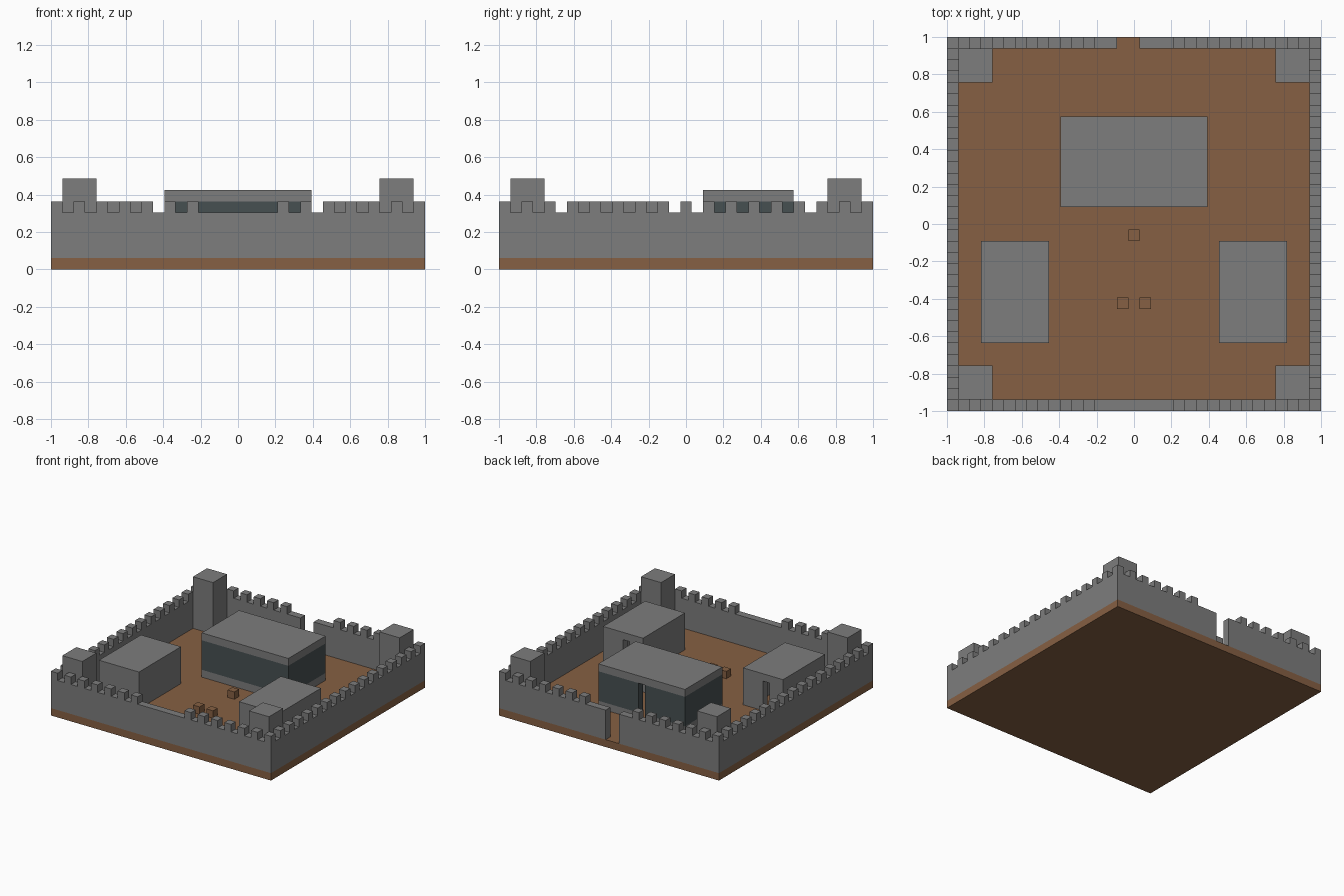
import bpy
import bmesh
from mathutils import Matrix, Vector

cube = bpy.data.objects.get("Cube")
if cube:
    bpy.data.objects.remove(cube, do_unlink=True)

U = 2 / 33       # one building block
HALF = 16.5      # half the site, in blocks


def material(name, color):
    mat = bpy.data.materials.new(name)
    mat.use_nodes = True
    mat.diffuse_color = (*color, 1)
    bsdf = mat.node_tree.nodes["Principled BSDF"]
    bsdf.inputs["Base Color"].default_value = (*color, 1)
    bsdf.inputs["Roughness"].default_value = 0.9
    return mat


stone = material("grey stone", (0.205, 0.205, 0.205))
earth = material("brown earth", (0.238, 0.117, 0.056))
glass = material("dark slate", (0.062, 0.08, 0.083))


def boxes(name, mat, spans):
    """One object from boxes given as (x0, x1, y0, y1, z0, z1) in blocks."""
    bm = bmesh.new()
    for x0, x1, y0, y1, z0, z1 in spans:
        center = Vector((x0 + x1, y0 + y1, z0 + z1)) * U / 2
        size = Vector((x1 - x0, y1 - y0, z1 - z0)) * U
        bmesh.ops.create_cube(bm, size=1, matrix=Matrix.LocRotScale(center, None, size))
    mesh = bpy.data.meshes.new(name)
    bm.to_mesh(mesh)
    bm.free()
    mesh.materials.append(mat)
    obj = bpy.data.objects.new(name, mesh)
    bpy.context.collection.objects.link(obj)
    return obj


def ring(x0, x1, y0, y1, z0, z1, door, door_top):
    """Four walls one block thick with a doorway in the back one."""
    spans = [(x0, x1, y0, y0 + 1, z0, z1),
             (x0, x0 + 1, y0 + 1, y1 - 1, z0, z1),
             (x1 - 1, x1, y0 + 1, y1 - 1, z0, z1),
             (x0, door - 0.5, y1 - 1, y1, z0, z1),
             (door + 0.5, x1, y1 - 1, y1, z0, z1)]
    if door_top < z1:
        spans.append((door - 0.5, door + 0.5, y1 - 1, y1, door_top, z1))
    return spans


# Ground slab
boxes("ground", earth, [(-HALF, HALF, -HALF, HALF, 0, 1)])

# Outer walls, with a gate in the back one
inner = HALF - 1
boxes("front_wall", stone, [(-HALF, HALF, -HALF, -inner, 1, 5)])
boxes("back_wall", stone, [(-HALF, -1.5, inner, HALF, 1, 5),
                           (0.5, HALF, inner, HALF, 1, 5)])
for side, x in (("right", -HALF), ("left", inner)):
    boxes(side + "_wall", stone, [(x, x + 1, -inner, inner, 1, 5)])

# Battlements on every second block; front and back leave the middle clear
for name, y in (("front", -16), ("back", 16)):
    boxes(name + "_battlements", stone,
          [(i - .5, i + .5, y - .5, y + .5, 5, 6)
           for i in range(-16, 17, 2) if abs(i) >= 4])
for name, x in (("right", -16), ("left", 16)):
    boxes(name + "_battlements", stone,
          [(x - .5, x + .5, i - .5, i + .5, 5, 6) for i in range(-14, 15, 2)])

# Corner towers
for yname, y in (("front", -14), ("back", 14)):
    for xname, x in (("right", -14), ("left", 14)):
        boxes(f"{yname}_{xname}_tower", stone,
              [(x - 1.5, x + 1.5, y - 1.5, y + 1.5, 1, 8)])

# Main hall: stone footing, dark walls, stone roof
hall = (-6.5, 6.5, 1.5, 9.5)
boxes("hall_footing", stone, ring(*hall, 1, 2, 0, 2))
boxes("hall_walls", glass, ring(*hall, 2, 6, 0, 6))
boxes("hall_roof", stone, [(*hall, 6, 7)])

# Two side houses
for name, x, door in (("right", -10.5, -11), ("left", 10.5, 10)):
    plan = (x - 3, x + 3, -10.5, -1.5)
    boxes(name + "_house_walls", stone, ring(*plan, 1, 5, door, 5))
    boxes(name + "_house_roof", stone, [(*plan, 5, 6)])

# Loose earth blocks in the yard
for n, (x, y) in enumerate(((0, -1), (-1, -7), (1, -7))):
    boxes(f"yard_block_{n + 1}", earth, [(x - .5, x + .5, y - .5, y + .5, 1, 2)])
